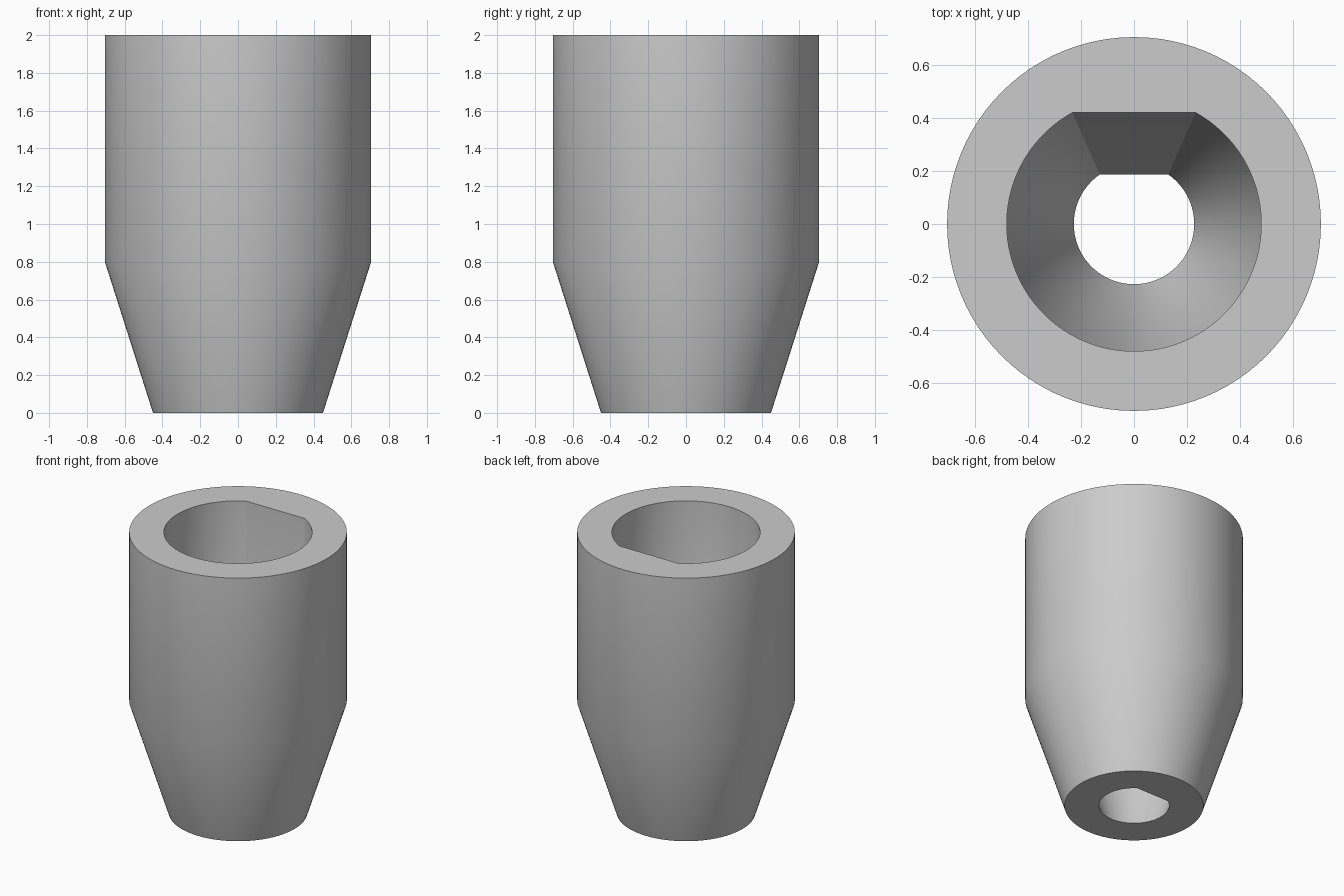
import bpy, bmesh
from math import acos, cos, sin, pi, radians

cube = bpy.data.objects.get("Cube")
if cube:
    bpy.data.objects.remove(cube)

ARC, FLAT = 80, 16  # segments on the round side and on the keyed flat side


def ring(bm, z, r, flat=None):
    """Circle of radius r, optionally cut straight at y = flat."""
    half = acos(flat / r) if flat else pi / 6
    sweep = 2 * (pi - half)
    pts = []
    for i in range(ARC):
        a = pi / 2 + half + sweep * i / ARC
        pts.append((r * cos(a), r * sin(a)))
    for i in range(FLAT):
        t = 2 * i / FLAT - 1
        a = pi / 2 + half * t
        # runs from +x corner to -x corner
        pts.append((-t * r * sin(half), flat) if flat else (r * cos(a), r * sin(a)))
    return [bm.verts.new((x, y, z)) for x, y in pts]


# Sleeve: outer wall up, over the rim, down the keyed bore, closed underneath
bm = bmesh.new()
loops = [
    ring(bm, 0.0, 0.45),
    ring(bm, 0.8, 0.705),
    ring(bm, 2.0, 0.705),
    ring(bm, 2.0, 0.48, 0.42),
    ring(bm, 0.8, 0.48, 0.42),
    ring(bm, 0.0, 0.227, 0.187),
]
count = ARC + FLAT
for lower, upper in zip(loops, loops[1:] + loops[:1]):
    for i in range(count):
        j = (i + 1) % count
        bm.faces.new((lower[i], lower[j], upper[j], upper[i]))
bmesh.ops.recalc_face_normals(bm, faces=bm.faces)

mesh = bpy.data.meshes.new("tapered_sleeve")
bm.to_mesh(mesh)
bm.free()
sleeve = bpy.data.objects.new("tapered_sleeve", mesh)
bpy.context.collection.objects.link(sleeve)

# Plain grey
grey = bpy.data.materials.new("light_grey")
grey.use_nodes = True
colour = (0.6, 0.6, 0.6, 1)
grey.diffuse_color = colour
grey.node_tree.nodes["Principled BSDF"].inputs["Base Color"].default_value = colour
mesh.materials.append(grey)

# Smooth walls, crisp rims
bpy.ops.object.select_all(action="DESELECT")
sleeve.select_set(True)
bpy.context.view_layer.objects.active = sleeve
bpy.ops.object.shade_smooth_by_angle(angle=radians(30))
